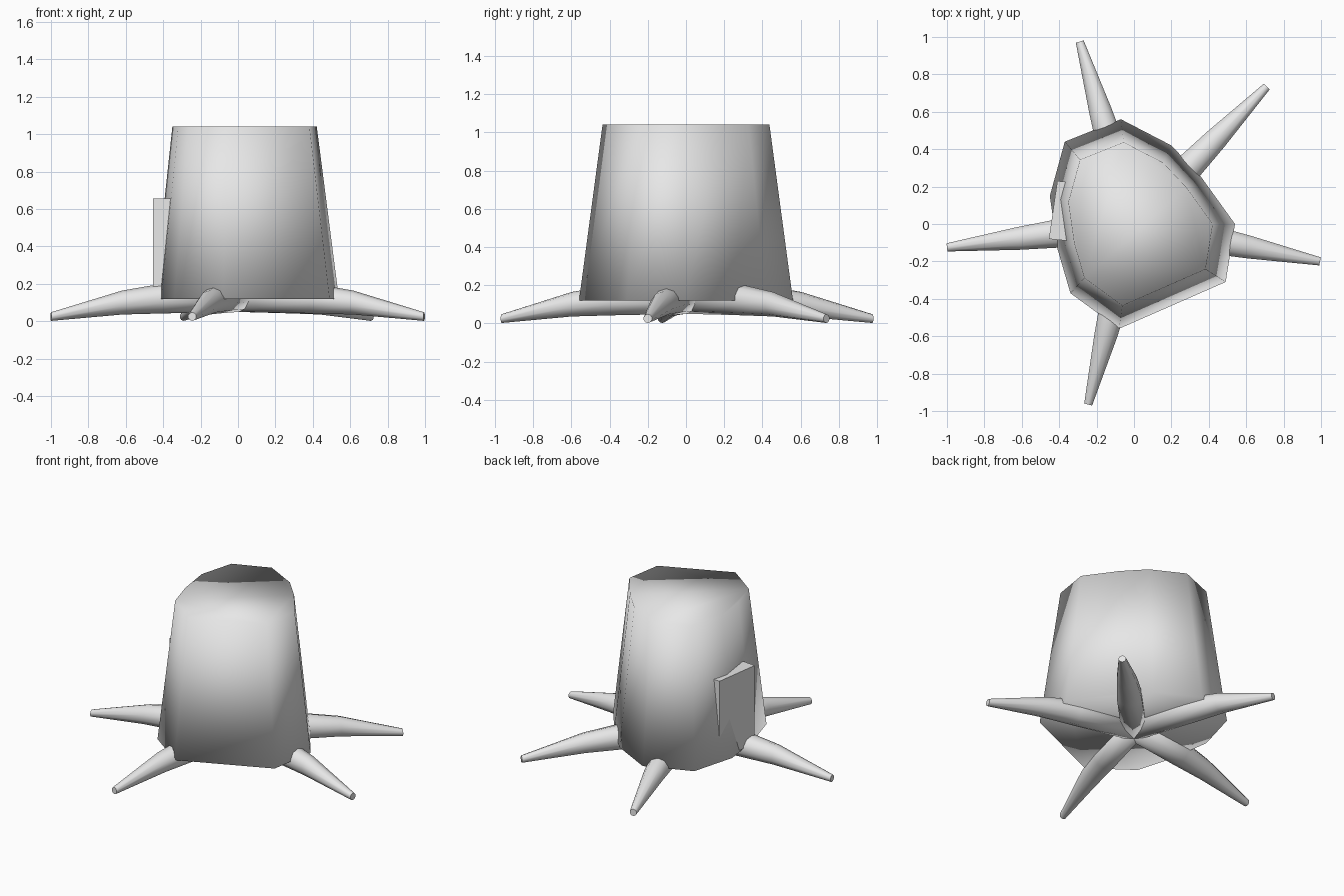
import bpy
import bmesh
import math
from mathutils import Vector

cube = bpy.data.objects.get("Cube")
if cube:
    bpy.data.objects.remove(cube, do_unlink=True)

# Single flat grey
grey = bpy.data.materials.new("light_grey")
grey.use_nodes = True
COLOUR = (0.8, 0.8, 0.8, 1)
grey.diffuse_color = COLOUR
grey.node_tree.nodes["Principled BSDF"].inputs["Base Color"].default_value = COLOUR
grey.use_backface_culling = True


def loft(name, rings, smooth=True, inward=False):
    """Closed solid skinned through rings of equal point count."""
    bm = bmesh.new()
    loops = [[bm.verts.new(p) for p in ring] for ring in rings]
    count = len(loops[0])
    for low, high in zip(loops, loops[1:]):
        for i in range(count):
            j = (i + 1) % count
            bm.faces.new((low[i], low[j], high[j], high[i]))
    bm.faces.new(loops[0][::-1])
    bm.faces.new(loops[-1])
    bmesh.ops.recalc_face_normals(bm, faces=bm.faces)
    if inward:
        bmesh.ops.reverse_faces(bm, faces=bm.faces)
    for face in bm.faces:
        face.smooth = smooth
    mesh = bpy.data.meshes.new(name)
    bm.to_mesh(mesh)
    bm.free()
    mesh.materials.append(grey)
    obj = bpy.data.objects.new(name, mesh)
    bpy.context.collection.objects.link(obj)
    return obj


# Uneven outline of the stump at its base
OUTLINE = [(0.54, 0), (0.36, 0.25), (0.2, 0.42), (-0.07, 0.56), (-0.37, 0.44),
           (-0.45, 0.15), (-0.41, -0.13), (-0.34, -0.37), (-0.08, -0.56), (0.49, -0.31)]


def outline_ring(scale, z):
    return [(x * scale, y * scale, z) for x, y in OUTLINE]


# Solid trunk, and the inward-facing outline shell around it
loft("trunk", [outline_ring(0.91, 0.16), outline_ring(0.71, 0.99)])
loft("trunk_outline_shell", [outline_ring(1, 0.12), outline_ring(0.78, 1.04)], inward=True)

# Tapering roots that spread from the middle and droop to the ground
ROOT_PROFILE = [(0, 0.13, 0.08), (0.4, 0.122, 0.08), (0.62, 0.1, 0.064), (1, 0.025, 0.023)]
ROOT_TIPS = {"right": (-1, -0.125), "left": (0.995, -0.2), "back_right": (-0.29, 0.975),
             "back_left": (0.71, 0.735), "front": (-0.245, -0.965)}
SIDES = 10
for side, tip in ROOT_TIPS.items():
    out = Vector((tip[0], tip[1], 0))
    across = out.normalized().cross(Vector((0, 0, 1)))
    rings = []
    for along, z, radius in ROOT_PROFILE:
        centre = out * along + Vector((0, 0, z))
        angles = [math.tau * (i + 0.5) / SIDES for i in range(SIDES)]
        rings.append([centre + across * radius * math.cos(a)
                      + Vector((0, 0, radius * math.sin(a))) for a in angles])
    root = loft(side + "_root", rings)
    # Crisp rim on the cut tip
    for edge in root.data.edges:
        if all(v >= SIDES * (len(rings) - 1) for v in edge.vertices):
            edge.use_edge_sharp = True
    root.data.polygons[-1].use_smooth = False

# Door slab on the right-hand side
DOOR_PLAN = [(-0.41, 0.23), (-0.455, -0.08), (-0.355, -0.09), (-0.31, 0.22)]
loft("door", [[(x, y, z) for x, y in DOOR_PLAN] for z in (0.13, 0.655)], smooth=False)
